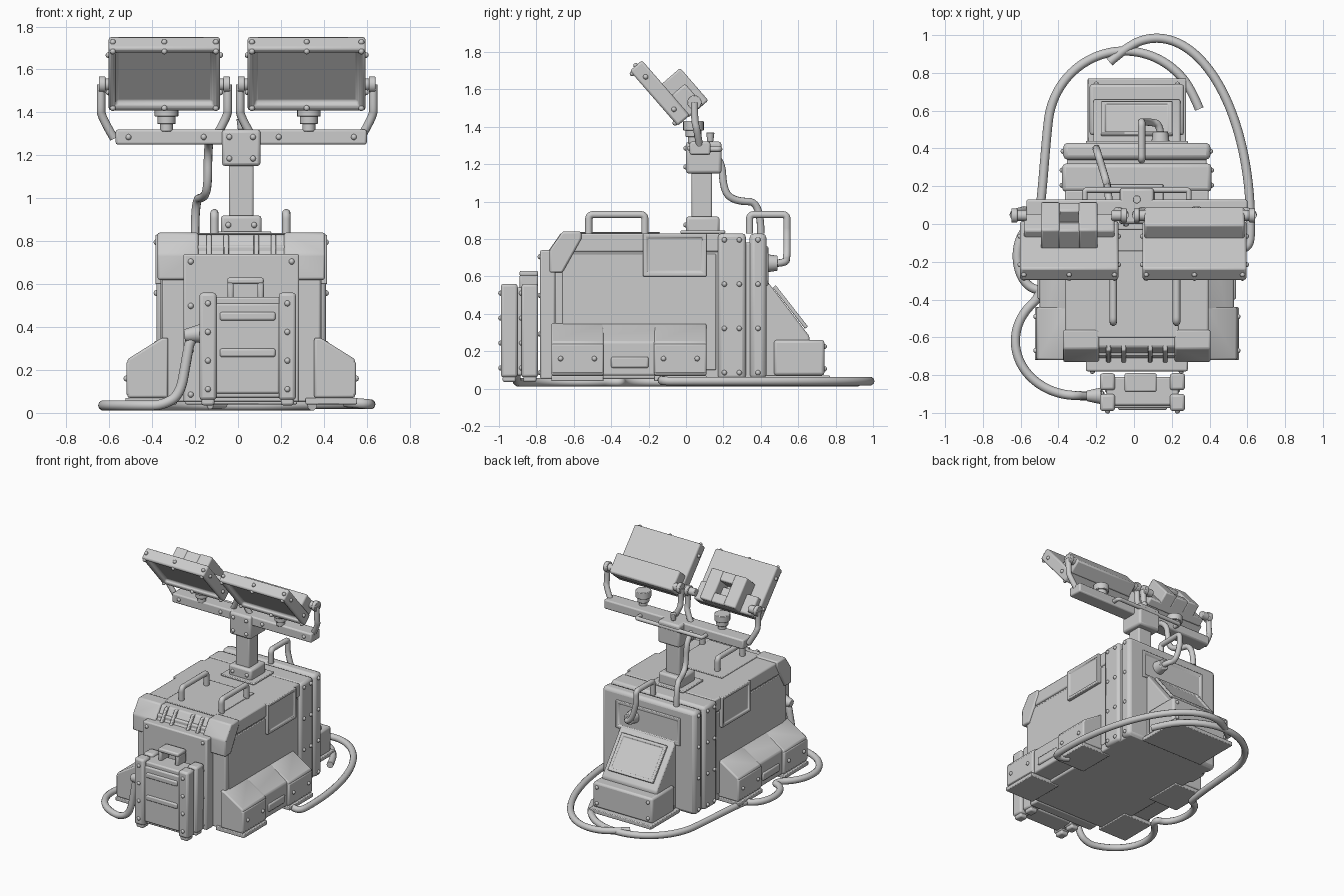
import bpy, bmesh
from math import radians, sin, cos
from mathutils import Matrix, Vector

if "Cube" in bpy.data.objects:
    bpy.data.objects.remove(bpy.data.objects["Cube"])

COLOUR = (.6, .6, .6, 1)
grey = bpy.data.materials.new("light_grey")
grey.use_nodes = True
grey.diffuse_color = COLOUR
grey.node_tree.nodes["Principled BSDF"].inputs["Base Color"].default_value = COLOUR

# Cabinet limits shared by many parts
MID, FRONT, BACK, FLOOR, TOP, WALL = .015, -.7, .42, .05, .83, .37


def around(centre, half):
    return (centre - half, centre + half)


def mid(half):
    return around(MID, half)


def finish(name, bm, bevel, matrix=None):
    bmesh.ops.recalc_face_normals(bm, faces=bm.faces)
    mesh = bpy.data.meshes.new(name)
    bm.to_mesh(mesh)
    bm.free()
    ob = bpy.data.objects.new(name, mesh)
    bpy.context.collection.objects.link(ob)
    mesh.materials.append(grey)
    if matrix:
        ob.matrix_world = matrix
    if bevel:
        mod = ob.modifiers.new("soft_edges", "BEVEL")
        mod.width, mod.segments, mod.limit_method = bevel, 2, "ANGLE"
    bpy.ops.object.select_all(action="DESELECT")
    bpy.context.view_layer.objects.active = ob
    ob.select_set(True)
    bpy.ops.object.shade_smooth_by_angle(angle=radians(40))
    return ob


def box(name, x, y, z, bevel=.01, matrix=None, sunk=None, rim=.03, depth=.01):
    """Box from x, y, z ranges; 'sunk' is the normal of a side with a sunken panel."""
    bm = bmesh.new()
    bmesh.ops.create_cube(bm, size=1)
    for vert in bm.verts:
        vert.co = [max(r) if c > 0 else min(r) for r, c in zip((x, y, z), vert.co)]
    if sunk:
        normal = Vector(sunk)
        bm.normal_update()
        faces = [f for f in bm.faces if f.normal.dot(normal) > .9]
        bmesh.ops.inset_region(bm, faces=faces, thickness=rim)
        bmesh.ops.inset_region(bm, faces=faces, thickness=.005)
        bmesh.ops.translate(bm, verts=faces[0].verts, vec=-normal * depth)
    return finish(name, bm, bevel, matrix)


def prism(name, profile, axis, span, bevel=.01):
    """Profile extruded along x (points y, z) or along y (points x, z)."""
    bm = bmesh.new()
    loops = []
    for t in span:
        loops.append([bm.verts.new((t, a, b) if axis == "x" else (a, t, b)) for a, b in profile])
        bm.faces.new(loops[-1])
    first, last = loops
    for i in range(len(profile)):
        bm.faces.new((first[i - 1], first[i], last[i], last[i - 1]))
    return finish(name, bm, bevel)


def cylinder(name, start, end, radius, end_radius=None):
    start, end = Vector(start), Vector(end)
    axis = end - start
    bm = bmesh.new()
    bmesh.ops.create_cone(bm, cap_ends=True, segments=20, radius1=radius,
                          radius2=end_radius or radius, depth=axis.length)
    bm.transform(Matrix.Translation((start + end) / 2) @ axis.to_track_quat("Z", "Y").to_matrix().to_4x4())
    return finish(name, bm, .004)


def rivets(ob, axis, sign, columns, rows, margin=.035):
    """Grid of rivet heads over one side of a box."""
    bounds = [(min(c), max(c)) for c in zip(*(v.co for v in ob.data.vertices))]
    u, v = [i for i in range(3) if i != axis]
    bm = bmesh.new()

    def spread(i, count, limits):
        low, high = limits[0] + margin, limits[1] - margin
        return low + (high - low) * (i / (count - 1) if count > 1 else .5)

    for i in range(columns):
        for j in range(rows):
            spot = Vector()
            spot[axis] = bounds[axis][sign > 0]
            spot[u], spot[v] = spread(i, columns, bounds[u]), spread(j, rows, bounds[v])
            bmesh.ops.create_uvsphere(bm, u_segments=10, v_segments=6, radius=.014,
                                      matrix=Matrix.Translation(spot))
    finish(ob.name + "_rivets", bm, 0, ob.matrix_world.copy())


def tube(name, points, radius=.02):
    curve = bpy.data.curves.new(name, "CURVE")
    curve.dimensions, curve.bevel_depth, curve.bevel_resolution = "3D", radius, 3
    curve.use_fill_caps = True
    spline = curve.splines.new("NURBS")
    spline.points.add(len(points) - 1)
    for knot, point in zip(spline.points, points):
        knot.co = (*point, 1)
    spline.order_u, spline.use_endpoint_u, spline.resolution_u = 3, True, 8
    curve.materials.append(grey)
    bpy.context.collection.objects.link(bpy.data.objects.new(name, curve))


def hoop(start, end, rise):
    """Path of a handle: out along 'rise', across and back, with tight corners."""
    start, end, rise = Vector(start), Vector(end), Vector(rise)
    step = (end - start).normalized() * rise.length * .5
    return [start, start + rise / 2, start + rise, start + rise + step,
            end + rise - step, end + rise, end + rise / 2, end]


def arc(x, y, rx, ry, begin, end, z=.035, steps=10):
    angles = [radians(begin + (end - begin) * i / steps) for i in range(steps + 1)]
    return [(x + rx * cos(a), y + ry * sin(a), z) for a in angles]


# Cabinet core, lid and frame bands
box("cabinet_body", mid(WALL), (FRONT, BACK), (FLOOR, TOP - .05))
prism("cabinet_lid", [(FRONT - .015, .73), (.18, .73), (.18, TOP), (FRONT + .05, TOP)], "x", mid(WALL + .01))
frame_band = box("frame_band", mid(.395), (.17, .32), (FLOOR, TOP), .02)
rear_band = box("rear_band", mid(.39), (.34, .43), (FLOOR, TOP), .025)
front_panel = box("front_panel", mid(.27), (-.78, FRONT), (FLOOR, .74))
rivets(front_panel, 1, -1, 2, 4)
box("lid_plate", mid(.22), (-.6, -.14), (TOP, TOP + .008), .004)
box("rear_panel", mid(.27), (BACK, BACK + .02), (.55, .76), sunk=(0, 1, 0))

# Both flanks: guards, ribs, panel, latch and stabilisers
for s in (-1, 1):
    def flank(inner, outer):
        return (MID + s * inner, MID + s * outer)

    def sloped(name, outer, y):
        low, inner = FLOOR + .02, WALL - .03
        profile = [(inner, low), (outer, low), (outer, .25), (WALL, .35), (inner, .35)]
        prism(name, [(MID + s * a, z) for a, z in profile], "y", y)

    prism("lid_corner_guard", [(FRONT - .03, .62), (FRONT + .04, .62), (-.56, .8), (-.56, TOP + .01),
                               (FRONT + .04, TOP + .01), (FRONT - .03, .74)], "x", flank(.2, .39))
    for offset in (.07, .15):
        prism("lid_rib", [(-.74, .73), (-.66, .73), (-.63, TOP), (-.67, TOP)], "x",
              around(MID + s * offset, .012), .005)
    box("side_panel", flank(.35, WALL + .005), (-.66, .16), (.1, .72), .005)
    box("side_latch", flank(.36, .4), (-.23, .11), (.6, TOP), sunk=(s, 0, 0))
    sloped("stabiliser_core", .515, (FRONT, .1))
    box("stabiliser_plate", flank(.5, .525), (-.4, -.2), (.11, .17))
    for y in ((-.72, -.44), (-.17, .11)):
        sloped("stabiliser_block", .53, y)
        pad = box("foot_pad", flank(.3, .54), y, (FLOOR - .01, FLOOR + .02), .005)
        cap = box("stabiliser_cap", flank(.5, .535), y, (.08, .24))
        rivets(cap, 0, s, 2, 1, .05)
    rivets(frame_band, 0, s, 2, 4)
    rivets(rear_band, 0, s, 1, 4)

# Lid handles along the cabinet
for x in (-.11, .225):
    tube("lid_handle", hoop((x, -.52, TOP), (x, -.22, TOP), (0, 0, .1)))

# Rear wedge with sloped hatch
prism("rear_wedge", [(.41, FLOOR), (.66, FLOOR), (.66, .28), (.43, .58), (.41, .58)], "x", mid(.23))
rear_step = box("rear_step", mid(.25), (.47, .74), (.07, .26), .015)
rivets(rear_step, 1, 1, 2, 2)
box("rear_foot_pad", mid(.26), (BACK, .77), (FLOOR - .01, .07), .005)
hatch_slope = Matrix.Translation((MID, .55, .43)) @ Matrix.Rotation(radians(-52), 4, "X")
box("rear_hatch", around(0, .19), around(0, .14), (0, .02), .005, hatch_slope, sunk=(0, 0, 1))

# Carry case in front
CASE = .045
box("case_shell", around(CASE, .19), (-.96, -.81), (.07, .54))
box("case_front", around(CASE, .15), (-.975, -.95), (.09, .51))
for z in (.28, .45):
    box("case_ridge", around(CASE, .13), (-.985, -.96), around(z, .02))
for s in (-1, 1):
    for y in (-.945, -.835):
        x = CASE + s * .185
        rail = box("case_rail", around(x, .04), around(y, .045), (.06, .56), .015)
        box("case_foot", around(x, .03), around(y, .035), (.035, .07))
        rivets(rail, 1, -1, 1, 4, .05)
    box("case_handle_post", around(CASE - .01 + s * .07, .015), (-.89, -.79), (.53, .61))
box("case_handle_grip", around(CASE - .01, .085), (-.89, -.79), (.6, .63))

# Mast, head and crossbar
box("mast_flange", mid(.14), (-.03, .21), (TOP, TOP + .015), .005)
mast_base = box("mast_base", mid(.095), (0, .18), (TOP, .92), .015)
box("mast_post", mid(.058), (.03, .14), (TOP, 1.3))
mast_head = box("mast_head", mid(.09), (0, .19), (1.15, 1.32), .015)
crossbar = box("crossbar", mid(.585), (.02, .13), (1.25, 1.32))
rivets(mast_base, 1, -1, 2, 1)
rivets(mast_head, 1, -1, 2, 2)
rivets(crossbar, 1, -1, 4, 1, .06)
cylinder("head_knob", (MID, .13, 1.32), (MID, .13, 1.37), .016, .022)
tube("crossbar_rear_rail", hoop((-.26, .12, 1.28), (.29, .12, 1.28), (0, .06, 0)), .015)

# Floodlights tilted towards the ground, with yokes and necks
for name, centre, half in (("right_lamp", -.343, .26), ("left_lamp", .32, .275)):
    tilt = Matrix.Translation((centre, -.14, 1.58)) @ Matrix.Rotation(radians(41), 4, "X")
    lamp = box(name, around(0, half), around(0, .043), around(0, .195), .012, tilt, (0, -1, 0), .045, .03)
    rivets(lamp, 1, -1, 3, 2, .02)
    rivets(lamp, 2, 1, 3, 1, .02)
    if name == "left_lamp":
        box("left_lamp_housing", around(0, half - .01), (.03, .135), (-.2, -.05), .012, tilt)
    else:
        box("right_lamp_housing", around(0, half - .02), (.03, .09), (-.2, -.06), .012, tilt)
        for s in (-1, 1):
            box("lamp_ballast", around(s * .1, .05), (.03, .17), (-.2, .03), .01, tilt)
            box("lamp_ballast_bridge", around(0, .06), (.03, .165), around(s * .08 - .085, .035), .01, tilt)
    for s in (-1, 1):
        rivets(lamp, 0, s, 1, 2, .08)
        end = centre + s * (half + .035)
        pivot = Vector((end, .045, 1.53))
        reach = Vector((s * .01, 0, 0))
        tube("yoke_arm", [pivot, pivot - Vector((0, 0, .1)), (end, .06, 1.38), (end - s * .06, .075, 1.28)])
        cylinder("yoke_pivot", pivot - reach * 7, pivot, .028)
        cylinder("yoke_pivot_cap", pivot - reach * 2, pivot + reach, .038)
    for step, radius in enumerate((.03, .042, .055)):
        z = 1.31 + step * .035
        cylinder("lamp_neck", (centre + .01, .04, z), (centre + .01, .04, z + .05), radius)

# Cables on the mast and the back
tube("mast_cable", [(-.13, .1, 1.27), (-.14, .19, 1.25), (-.14, .2, 1.05), (-.16, .27, 1),
                    (-.2, .4, 1), (-.2, .4, TOP)])
tube("rear_cable", hoop((.04, .34, TOP), (.04, .54, TOP), (0, 0, .1))
     + [(.08, .54, .7), (.14, .53, .67), (.14, .46, .67)])
cylinder("rear_socket", (.14, BACK, .67), (.14, .49, .67), .05, .04)

# Cables lying on the ground
CASE_Y = -.91
tube("ground_cable", arc(.12, 0, .5, .99, 120, -10, .04) + [(.5, -.1, FLOOR)], .024)
tube("case_cable", arc(-.05, .5, .41, .42, 15, 180) + arc(-.5, -.17, .12, .18, 90, 270)
     + arc(-.3, -.62, .33, .29, 130, 260)
     + [(-.27, CASE_Y, .08), (-.24, CASE_Y, .25), (-.22, CASE_Y, .36), (-.16, CASE_Y, .37)], .024)
cylinder("case_socket", (-.25, CASE_Y, .36), (-.17, CASE_Y, .37), .028, .045)
